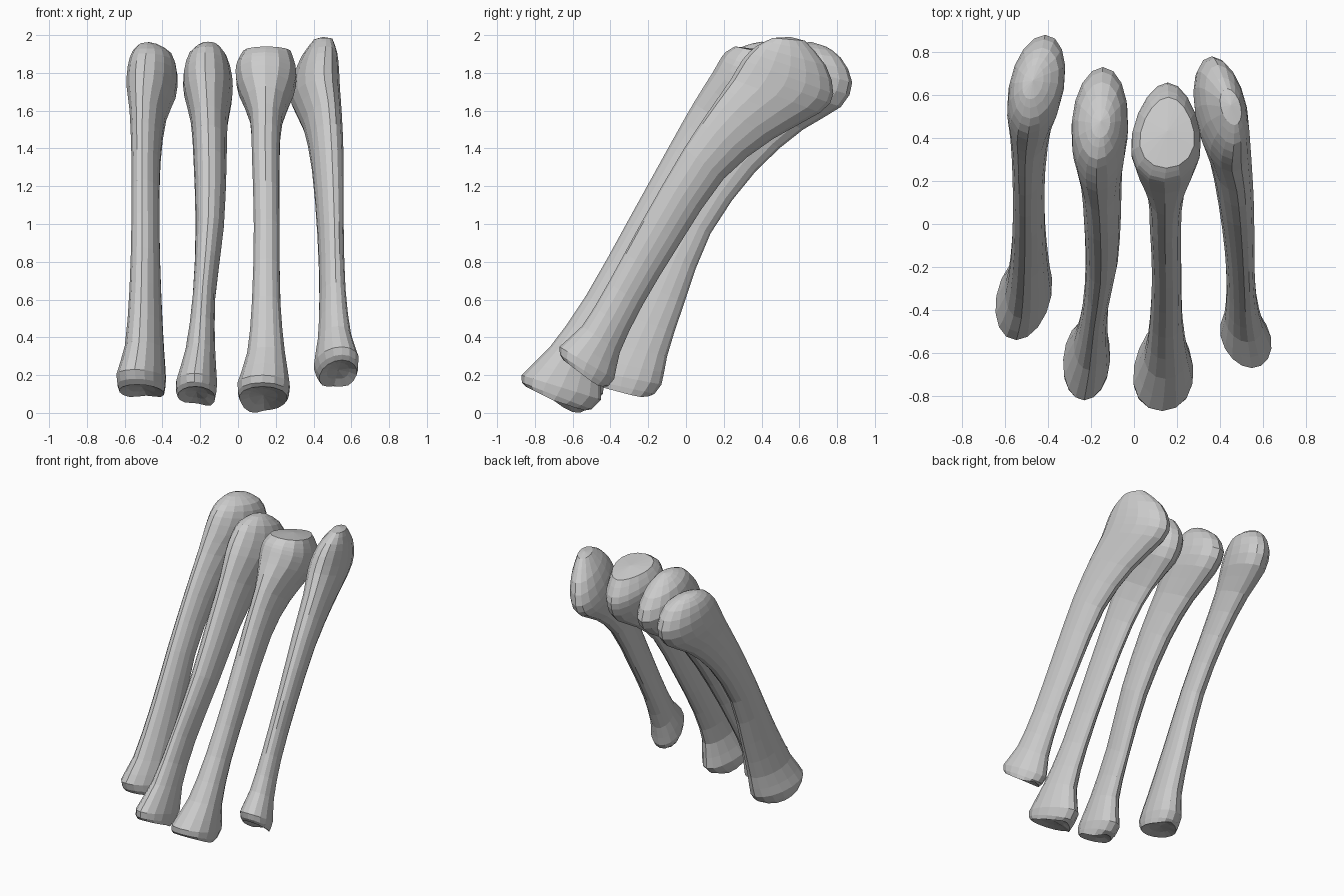
import bpy, bmesh, math
from mathutils import Vector

SIDES = 16

# Each ring, bottom to top: x left, x right, front y, front z, back y, back z
outer_left = [
    (-.63, -.39, -.50, .15, -.20, .07), (-.645, -.38, -.54, .23, -.13, .15),
    (-.60, -.39, -.44, .38, -.10, .30), (-.575, -.405, -.26, .70, -.01, .58),
    (-.565, -.415, -.07, 1.06, .13, .95), (-.565, -.41, .13, 1.40, .37, 1.28),
    (-.575, -.38, .29, 1.65, .62, 1.50), (-.59, -.33, .36, 1.77, .82, 1.62),
    (-.585, -.32, .42, 1.87, .88, 1.75), (-.56, -.35, .49, 1.93, .82, 1.88),
    (-.52, -.42, .58, 1.96, .74, 1.94)]
inner_left = [
    (-.32, -.12, -.80, .14, -.55, .03), (-.33, -.11, -.82, .21, -.44, .10),
    (-.28, -.12, -.68, .37, -.42, .28), (-.24, -.12, -.49, .68, -.28, .55),
    (-.225, -.075, -.28, 1.05, -.07, .91), (-.235, -.06, -.08, 1.40, .18, 1.24),
    (-.25, -.055, .06, 1.63, .42, 1.44), (-.285, -.03, .15, 1.78, .64, 1.57),
    (-.29, -.03, .22, 1.87, .73, 1.69), (-.26, -.06, .30, 1.94, .66, 1.84),
    (-.20, -.11, .40, 1.965, .54, 1.935)]
inner_right = [
    (.01, .26, -.85, .14, -.55, -.01), (.00, .275, -.87, .20, -.45, .07),
    (.05, .25, -.72, .35, -.45, .25), (.075, .225, -.53, .62, -.33, .52),
    (.085, .22, -.30, 1.03, -.10, .89), (.075, .22, -.09, 1.41, .15, 1.25),
    (.065, .235, .04, 1.64, .36, 1.43), (.005, .295, .14, 1.80, .58, 1.56),
    (-.01, .31, .18, 1.87, .65, 1.67), (.00, .30, .21, 1.91, .65, 1.76),
    (.03, .28, .26, 1.94, .59, 1.87)]
outer_right = [
    (.43, .63, -.65, .28, -.44, .12), (.40, .64, -.67, .35, -.38, .18),
    (.42, .60, -.55, .46, -.35, .32), (.43, .57, -.41, .69, -.23, .57),
    (.42, .56, -.23, 1.02, -.03, .90), (.39, .56, -.01, 1.40, .20, 1.24),
    (.345, .55, .15, 1.64, .46, 1.45), (.28, .54, .24, 1.77, .71, 1.59),
    (.285, .535, .30, 1.87, .78, 1.69), (.33, .525, .37, 1.94, .74, 1.84),
    (.40, .50, .46, 1.985, .63, 1.97)]


def refine(rings):
    """Insert a Catmull-Rom midpoint between neighbouring rings."""
    out = []
    for i in range(len(rings) - 1):
        p0, p1 = rings[max(i - 1, 0)], rings[i]
        p2, p3 = rings[i + 1], rings[min(i + 2, len(rings) - 1)]
        out.append(p1)
        out.append(tuple((9 * (b + c) - a - d) / 16 for a, b, c, d in zip(p0, p1, p2, p3)))
    return out + [rings[-1]]


def ring_points(ring, tilt, egg):
    """Slanted elliptical section; tilt twists it in plan, egg widens its front."""
    xl, xr, fy, fz, by, bz = ring
    half = (xr - xl) / 2
    c = Vector(((xl + xr) / 2, (fy + by) / 2, (fz + bz) / 2))
    ux = max(-.5 * half, min(.5 * half, tilt * (fy - by) / 2))
    u = Vector((ux, (fy - by) / 2, (fz - bz) / 2))
    w = math.sqrt(half * half - ux * ux)
    pts = []
    for k in range(SIDES):
        a = 2 * math.pi * k / SIDES
        pts.append(c + u * math.cos(a) + Vector((w * math.sin(a) * (1 + egg * math.cos(a)), 0, 0)))
    return pts


def bone(name, rings, tilt, egg, roll):
    axis = Vector((0, .5, .86))
    loops = [ring_points(r, tilt, egg) for r in refine(rings)]
    mid = sum(loops[0], Vector()) / SIDES
    # sideways slant and notch at the back of the lower joint
    for k in range(SIDES):
        back = max(0, -math.cos(2 * math.pi * k / SIDES))
        p = loops[0][k]
        loops[0][k] = p + axis * (.025 * back ** 6 + roll * (p.x - mid.x) * back)
    # hollow lower joint face
    loops.insert(0, [mid + (p - mid) * .6 + axis * .02 for p in loops[0]])
    bm = bmesh.new()
    vs = [[bm.verts.new(p) for p in loop] for loop in loops]
    for lo, hi in zip(vs, vs[1:]):
        for k in range(SIDES):
            n = (k + 1) % SIDES
            bm.faces.new((lo[k], lo[n], hi[n], hi[k]))
    # close the ends with fans
    for loop, push in ((vs[0], .01), (vs[-1], .015)):
        tip = bm.verts.new(sum((v.co for v in loop), Vector()) / SIDES + axis * push)
        for k in range(SIDES):
            bm.faces.new((loop[k], loop[(k + 1) % SIDES], tip))
    bmesh.ops.recalc_face_normals(bm, faces=bm.faces)
    me = bpy.data.meshes.new(name)
    bm.to_mesh(me)
    bm.free()
    bpy.context.collection.objects.link(bpy.data.objects.new(name, me))


bone("outer_left_bone", outer_left, .17, 0, 0)
bone("inner_left_bone", inner_left, .06, 0, -.2)
bone("inner_right_bone", inner_right, .03, .22, .25)
bone("outer_right_bone", outer_right, -.2, 0, 0)
